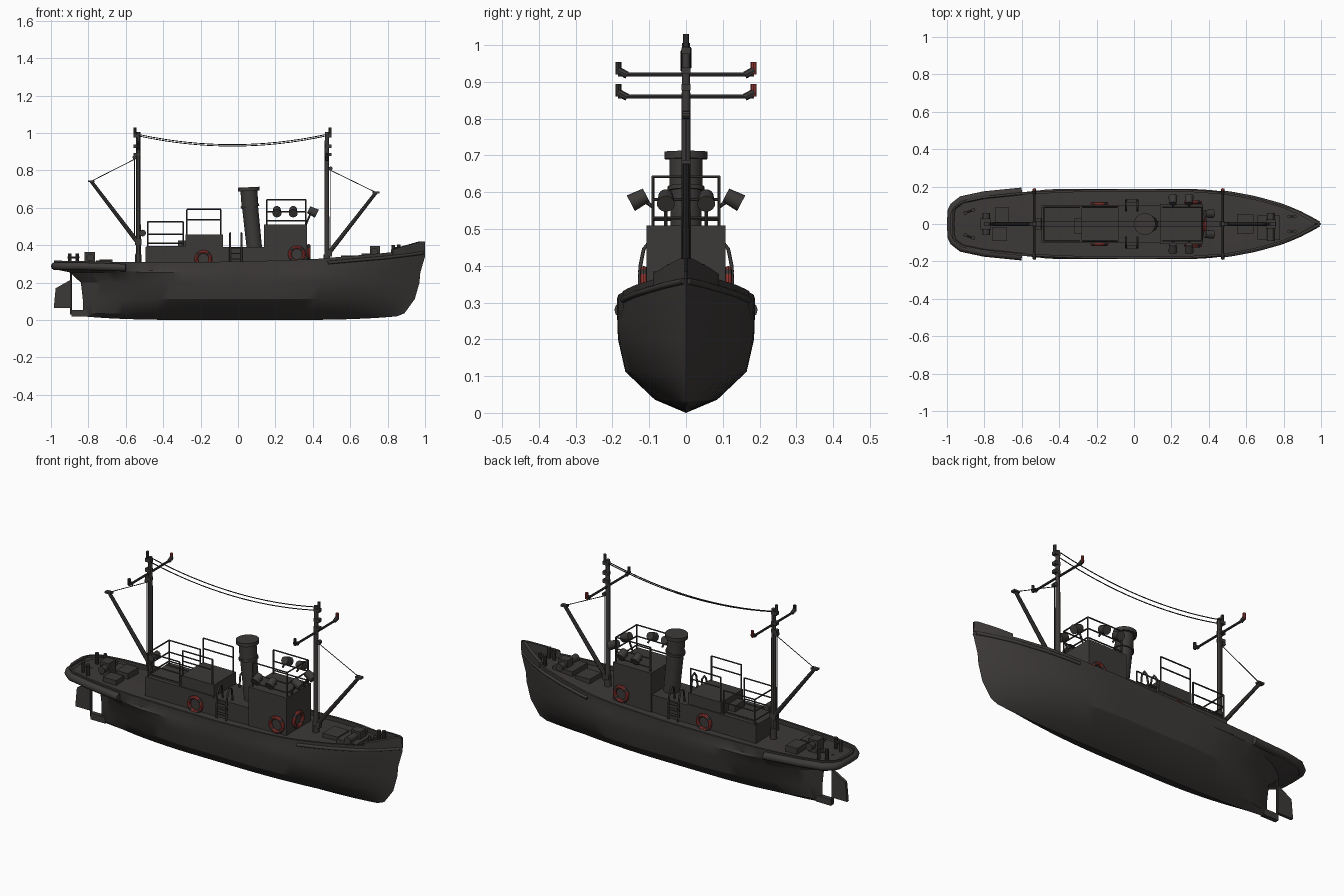
import bpy, bmesh, math
from mathutils import Vector

if "Cube" in bpy.data.objects:
    bpy.data.objects.remove(bpy.data.objects["Cube"])

def mat(name, c):
    m = bpy.data.materials.new(name)
    m.diffuse_color = (*c, 1)
    m.use_nodes = True
    m.node_tree.nodes["Principled BSDF"].inputs["Base Color"].default_value = m.diffuse_color
    return m
GREY = mat("dark_grey", (0.046, 0.042, 0.040))
DARK = mat("soft_black", (0.028, 0.026, 0.026))
RED = mat("buoy_red", (0.27, 0.035, 0.03))

def interp(tab, x):
    if x <= tab[0][0]: return tab[0][1]
    for (a, p), (b, q) in zip(tab, tab[1:]):
        if x <= b: return p + (q - p) * (x - a) / (b - a)
    return tab[-1][1]

def finish(bm, name, m=GREY, smooth=False):
    bmesh.ops.remove_doubles(bm, verts=bm.verts, dist=1e-5)
    bmesh.ops.recalc_face_normals(bm, faces=bm.faces)
    me = bpy.data.meshes.new(name)
    bm.to_mesh(me); bm.free()
    me.materials.append(m)
    o = bpy.data.objects.new(name, me)
    bpy.context.collection.objects.link(o)
    if smooth:
        bpy.ops.object.select_all(action='DESELECT')
        bpy.context.view_layer.objects.active = o
        o.select_set(True)
        bpy.ops.object.shade_smooth_by_angle(angle=math.radians(30))
    return o

def box(name, x0, x1, y0, y1, z0, z1, m=GREY):
    bm = bmesh.new()
    bmesh.ops.create_cube(bm, size=1)
    for v in bm.verts:
        v.co = ((x0 + x1) / 2 + v.co.x * (x1 - x0), (y0 + y1) / 2 + v.co.y * (y1 - y0),
                (z0 + z1) / 2 + v.co.z * (z1 - z0))
    return finish(bm, name, m)

def cyl(name, a, b, r0, r1=None, n=12, m=GREY):
    a, b = Vector(a), Vector(b)
    bm = bmesh.new()
    bmesh.ops.create_cone(bm, cap_ends=True, segments=n, radius1=r0,
                          radius2=r0 if r1 is None else r1, depth=(b - a).length)
    M = (b - a).to_track_quat('Z', 'Y').to_matrix().to_4x4()
    M.translation = (a + b) / 2
    bmesh.ops.transform(bm, matrix=M, verts=bm.verts)
    return finish(bm, name, m, True)

def tube(name, pts, r, m=GREY, res=2):
    cu = bpy.data.curves.new(name, 'CURVE')
    cu.dimensions = '3D'; cu.bevel_depth = r; cu.bevel_resolution = res; cu.use_fill_caps = True
    sp = cu.splines.new('POLY')
    sp.points.add(len(pts) - 1)
    for p, c in zip(sp.points, pts): p.co = (*c, 1)
    t = bpy.data.objects.new("tmp", cu)
    bpy.context.collection.objects.link(t)
    dg = bpy.context.evaluated_depsgraph_get()
    me = bpy.data.meshes.new_from_object(t.evaluated_get(dg))
    bpy.data.objects.remove(t)
    me.materials.clear(); me.materials.append(m)
    o = bpy.data.objects.new(name, me)
    bpy.context.collection.objects.link(o)
    return o

# Hull: lofted waterlines, with rim and recessed deck
plan = [(-.985, 0), (-.983, .05), (-.965, .09), (-.92, .125), (-.8, .15), (-.6, .17), (-.3, .183),
        (0, .187), (.3, .184), (.5, .168), (.65, .14), (.8, .098), (.9, .055), (1, 0)]
sheer = [(-.99, .318), (-.6, .31), (0, .312), (.4, .325), (.8, .36), (1, .385)]
def below(z, xs, xe, w, ls, lb):
    def f(t):
        x = xs + (xe - xs) * t
        u, v = min(1, (x - xs) / ls), min(1, (xe - x) / lb)
        return x, w * (1 - (1 - u) ** 2) ** .8 * (1 - (1 - v) ** 2), z
    return f
def top(xs, xe, inset, dz):
    def f(t):
        x = xs + (xe - xs) * t
        y = 0 if t in (0, 1) else max(0, interp(plan, x) - inset)
        return x, y, interp(sheer, x) + dz
    return f
def keel(t):
    return -.83 + 1.68 * t, 0, .02 * abs(2 * t - 1) ** 4
levels = [keel, below(.036, -.83, .89, .085, .6, .8), below(.112, -.83, .945, .165, .65, .75),
          below(.2, -.84, .97, .185, .65, .7), below(.255, -.9, .975, .187, .5, .68),
          top(-.985, 1, 0, -.045), top(-.985, 1, 0, 0), top(-.97, .98, .012, 0),
          top(-.97, .98, .012, -.022), lambda t: (-.97 + 1.95 * t, 0, interp(sheer, -.97 + 1.95 * t) - .018)]
N = 44
bm = bmesh.new()
for s in (1, -1):
    grid = []
    for i in range(N + 1):
        t = .5 - .5 * math.cos(math.pi * i / N)
        if i == N: t = 1
        grid.append([bm.verts.new((x, s * y, z)) for x, y, z in (f(t) for f in levels)])
    for a, b in zip(grid, grid[1:]):
        for j in range(len(levels) - 1):
            bm.faces.new((a[j], b[j], b[j + 1], a[j + 1]))
finish(bm, "hull", GREY, True)

# Raised bow bulwark
bm = bmesh.new()
for s in (1, -1):
    rows = []
    for i in range(9):
        x = .83 + .17 * i / 8
        y, z, h = interp(plan, x), interp(sheer, x), .378 + .042 * min(1, i / 7)
        rows.append([bm.verts.new(p) for p in ((x, s * (y + .004), z - .02), (x, s * (y + .004), h),
                     (x - .012, s * max(0, y - .008), h), (x - .012, s * max(0, y - .008), z - .02))])
    for a, b in zip(rows, rows[1:]):
        for j in range(4): bm.faces.new((a[j], b[j], b[(j + 1) % 4], a[(j + 1) % 4]))
    bm.faces.new(rows[0])
finish(bm, "bow_bulwark")

# Fenders round the stern and along the bow
half = [(x, interp(plan, x) + .004, .28 + .008 * min(1, (-.6 - x) / .25))
        for x in (-.6, -.66, -.72, -.8, -.86, -.92, -.945, -.965, -.976)]
tube("stern_fender", half + [(-.977, .05, .288), (-.979, 0, .288), (-.977, -.05, .288)] +
     [(x, -y, z) for x, y, z in reversed(half)], .021, GREY, 3)
bow = [(.48 + .051 * i, interp(plan, .48 + .051 * i), interp(sheer, .48 + .051 * i) - .025) for i in range(11)]
for s in (1, -1):
    tube("bow_fender", [(x, s * y, z) for x, y, z in bow], .009)

# Skeg, rudder and rudder post
box("skeg", -.89, -.8, -.012, .012, .02, .055)
cyl("rudder_post", (-.893, 0, .03), (-.893, 0, .3), .006, n=8)
bm = bmesh.new()
prof = [(-.985, .065), (-.895, .065), (-.895, .215), (-.975, .17)]
f = bm.faces.new([bm.verts.new((x, -.008, z)) for x, z in prof])
e = bmesh.ops.extrude_face_region(bm, geom=[f])
bmesh.ops.translate(bm, vec=(0, .016, 0), verts=[v for v in e['geom'] if isinstance(v, bmesh.types.BMVert)])
finish(bm, "rudder")

# Deck houses
box("main_house", -.495, .16, -.1, .1, .28, .39)
box("engine_house", -.28, -.08, -.095, .095, .38, .457)
box("roof_step", -.32, -.28, -.05, .03, .38, .425)
box("wheelhouse", .138, .37, -.107, .107, .28, .51)
for s in (-1, 1):
    box("roof_edge", -.49, -.08, s * .09 - .012, s * .09 + .012, .388, .396)

# Rails on the roofs
def rail(name, x0, x1, y, z0, z1, mids, ends=()):
    for s in (-1, 1):
        for x in (x0, x1): cyl(name + "_post", (x, s * y, z0), (x, s * y, z1), .004, n=6)
        for z in (*mids, z1): cyl(name + "_bar", (x0, s * y, z), (x1, s * y, z), .004, n=6)
    for x in ends:
        for z in (*mids, z1): cyl(name + "_end_bar", (x, -y, z), (x, y, z), .004, n=6)
rail("aft_rail", -.482, -.292, .09, .39, .525, (.41, .46), (-.482,))
rail("middle_rail", -.274, -.092, .09, .455, .592, (.535,))
rail("wheelhouse_rail", .153, .363, .09, .51, .642, (.53, .58), (.363,))

# Funnel, leaning aft
cyl("funnel_lower", (.088, 0, .38), (.064, 0, .61), .041, .043, 24)
cyl("funnel_ring", (.065, 0, .603), (.063, 0, .615), .05, n=24)
cyl("funnel_upper", (.064, 0, .61), (.058, 0, .695), .045, n=24)
cyl("funnel_cap", (.058, 0, .69), (.057, 0, .71), .058, n=24)

# Searchlights
for s in (-1, 1):
    for x in (.208, .295):
        cyl("side_searchlight", (x, s * .108, .592), (x, s * .15, .57), .02, .024, 14)
        cyl("searchlight_arm", (x, s * .09, .56), (x, s * .118, .58), .005, n=6)
    cyl("front_searchlight", (.378, s * .055, .59), (.422, s * .055, .568), .02, .024, 14)
    cyl("searchlight_arm", (.363, s * .055, .51), (.392, s * .055, .58), .005, n=6)

# Ladders with curved handrails at each side
for s in (-1, 1):
    for x in (-.042, .018):
        tube("ladder_rail", [(x, s * .128, .3), (x, s * .124, .4), (x, s * .115, .445), (x, s * .1, .465),
                             (x, s * .08, .455), (x, s * .072, .39)], .005)
    for z in (.325, .355, .385):
        box("ladder_step", -.042, .018, s * .122 - .008, s * .122 + .008, z - .003, z + .003)

# Life buoys with plain bands
def buoy(x, y, z, rot):
    bpy.ops.mesh.primitive_torus_add(major_radius=.038, minor_radius=.0095, major_segments=32,
                                     minor_segments=8, location=(x, y, z), rotation=rot)
    o = bpy.context.object
    o.name = "life_buoy"
    o.data.materials.append(RED); o.data.materials.append(GREY)
    for p in o.data.polygons:
        a = math.degrees(math.atan2(p.center.y, p.center.x)) % 90
        p.material_index = 1 if 39 < a < 51 else 0
    bpy.ops.object.shade_smooth_by_angle()
for s in (-1, 1):
    buoy(-.185, s * .108, .327, (math.pi / 2, 0, 0))
    buoy(.315, s * .115, .352, (math.pi / 2, 0, 0))
buoy(.378, -.015, .36, (0, math.pi / 2, 0))

# Masts, cross arms, lamps, booms and stays
for mx, d, arm, stay, base, tip in ((-.533, -1, .92, .87, (-.54, .42), (-.785, .742)),
                                    (.475, 1, .86, .81, (.487, .36), (.738, .682))):
    cyl("mast", (mx, 0, .28), (mx, 0, 1.005), .014, .011, 12)
    cyl("mast_base", (mx, 0, .28), (mx, 0, .35), .018)
    cyl("cross_arm", (mx, -.185, arm), (mx, .185, arm), .006, n=8)
    lx = mx + d * .018
    cyl("top_lamp", (lx, 0, .995), (lx, 0, 1.03), .008, n=8)
    for z in (.985, .93, .885):
        box("lamp_bracket", min(mx, lx) - .008, max(mx, lx) + .008, -.012, .012, z - .009, z + .009)
    for s in (-1, 1):
        cyl("arm_bracket", (mx, s * .16, arm - .002), (mx, s * .186, arm + .012), .01, n=8)
        cyl("arm_lamp", (mx, s * .184, arm), (mx, s * .184, arm + .034), .008, n=8, m=RED if s > 0 else DARK)
    cyl("boom", (base[0], 0, base[1]), (tip[0], 0, tip[1]), .012, .009, 8)
    box("boom_end", tip[0] - .018, tip[0] + .018, -.012, .012, tip[1] - .005, tip[1] + .005)
    box("boom_foot", min(mx, base[0]) - .012, max(mx, base[0]) + .016, -.012, .012, base[1] - .02, base[1] + .012)
    cyl("stay", (mx, 0, stay), (tip[0], 0, tip[1]), .002, n=6, m=DARK)
    cyl("stay_block", (mx + d * .02, -.01, stay), (mx + d * .02, .01, stay), .011, n=10)
    cyl("hoist_line", (mx + d * .02, 0, stay), (mx + d * .02, 0, base[1]), .002, n=6, m=DARK)
cyl("mast_winch", (-.51, -.03, .465), (-.51, .03, .465), .018)
for s in (-1, 1):
    tube("mast_cable", [(-.53 + i * .0625, s * .012, .934 + s * .004 + .054 * ((i - 8) / 8) ** 2)
                        for i in range(17)], .0025, DARK, 1)

# Foredeck and aft deck gear
box("fore_hatch", .55, .64, -.05, .05, .3, .345)
box("windlass_bed", .66, .78, -.085, .045, .32, .355)
cyl("windlass_drum", (.73, -.09, .365), (.73, .06, .365), .02)
box("windlass_gear", .705, .76, -.025, .025, .34, .395)
cyl("aft_winch_drum", (-.79, -.06, .335), (-.79, .06, .335), .02)
box("aft_winch", -.82, -.765, -.03, .03, .29, .365)
box("aft_hatch", -.74, -.67, .0, .09, .285, .325)
box("aft_locker", -.76, -.68, -.09, -.02, .285, .318)
for s in (-1, 1):
    for x, y, z in ((-.9, .06, .29), (-.86, .075, .29), (.83, .04, .335), (.86, .04, .34)):
        cyl("bollard", (x, s * y, z), (x, s * y, z + .065), .01, n=10)
    cyl("bollard_bar_aft", (-.91, s * .057, .335), (-.85, s * .078, .335), .006, n=8)
    cyl("bollard_bar_fore", (.82, s * .04, .385), (.87, s * .04, .385), .006, n=8)
